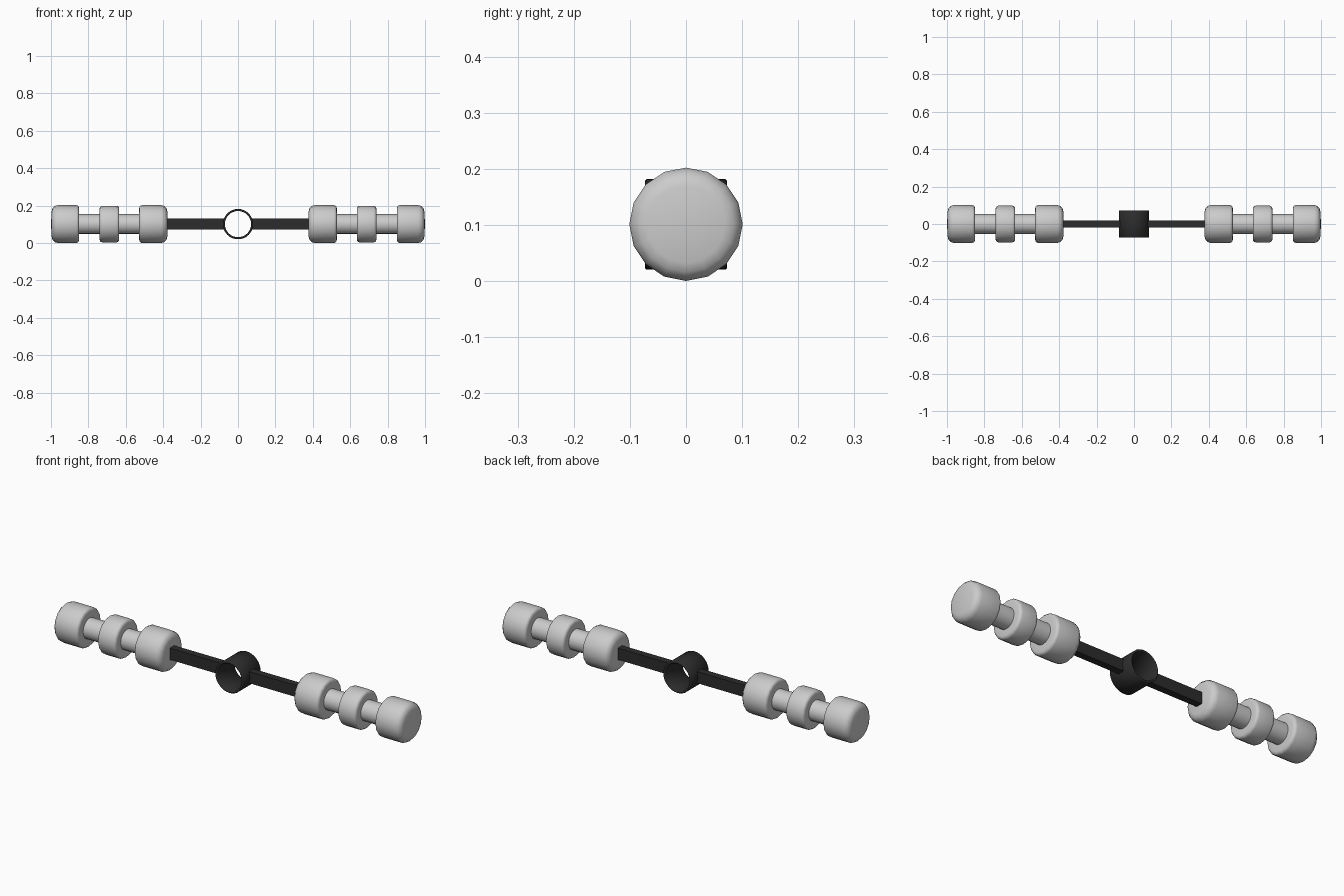
import bpy, bmesh, math

if "Cube" in bpy.data.objects:
    bpy.data.objects.remove(bpy.data.objects["Cube"])

ZC = 0.101  # height of the long axis

dark = bpy.data.materials.new("dark_metal")
dark.diffuse_color = (0.025, 0.025, 0.025, 1)
dark.use_nodes = True
dark.node_tree.nodes["Principled BSDF"].inputs["Base Color"].default_value = dark.diffuse_color


def lathe(name, profile, segments, axis, closed=False, mat=None):
    """Revolve (along, radius) points about the x or y axis at height ZC."""
    bm = bmesh.new()

    def place(a, r, t):
        s, c = r * math.sin(t), r * math.cos(t)
        return (a, s, c + ZC) if axis == "x" else (s, a, c + ZC)

    rings = []
    for a, r in profile:
        if r == 0:
            rings.append([bm.verts.new(place(a, 0, 0))] * segments)
        else:
            rings.append([bm.verts.new(place(a, r, 2 * math.pi * i / segments))
                          for i in range(segments)])
    pairs = list(zip(rings, rings[1:]))
    if closed:
        pairs.append((rings[-1], rings[0]))
    for p, q in pairs:
        for i in range(segments):
            j = (i + 1) % segments
            bm.faces.new(list(dict.fromkeys((p[i], p[j], q[j], q[i]))))
    return finish(name, bm, mat)


def finish(name, bm, mat=None, angle=50):
    bmesh.ops.recalc_face_normals(bm, faces=bm.faces)
    me = bpy.data.meshes.new(name)
    bm.to_mesh(me)
    bm.free()
    ob = bpy.data.objects.new(name, me)
    bpy.context.collection.objects.link(ob)
    if mat:
        me.materials.append(mat)
    bpy.ops.object.select_all(action="DESELECT")
    ob.select_set(True)
    bpy.context.view_layer.objects.active = ob
    bpy.ops.object.shade_smooth_by_angle(angle=math.radians(angle))
    return ob


def lobe(x0, x1, r, c0, c1):
    """Profile of a drum from x0 to x1 with rounded corners c0 and c1."""
    steps = [math.radians(d) for d in (0, 30, 60, 90)]
    left = [(x0 + c0 * (1 - math.sin(t)), r - c0 * (1 - math.cos(t))) for t in reversed(steps)]
    right = [(x1 - c1 * (1 - math.sin(t)), r - c1 * (1 - math.cos(t))) for t in steps]
    return left + right


NECK = 0.053
grip = [(0.378, 0)] + lobe(0.378, 0.528, 0.101, 0.032, 0.015)
grip += [(0.528, NECK), (0.635, NECK)] + lobe(0.635, 0.740, 0.098, 0.015, 0.015)
grip += [(0.740, NECK), (0.850, NECK)] + lobe(0.850, 0.996, 0.101, 0.015, 0.032) + [(1.0, 0)]

for side, s in (("left", -1), ("right", 1)):
    # Grip with three drums
    lathe(side + "_grip", [(s * a, r) for a, r in grip], 16, "x")

    # Flat bar from ring to grip
    bm = bmesh.new()
    bmesh.ops.create_cube(bm, size=1)
    for v in bm.verts:
        v.co = (s * 0.24 + v.co.x * 0.33, v.co.y * 0.036, ZC + v.co.z * 0.06)
    finish(side + "_bar", bm, dark, 30)

# Open centre ring with softened rims
w, ro, ri, c = 0.073, 0.081, 0.070, 0.003
lathe("centre_ring", [(-w, ri + c), (-w, ro - c), (-w + c, ro), (w - c, ro),
                      (w, ro - c), (w, ri + c), (w - c, ri), (-w + c, ri)],
      32, "y", closed=True, mat=dark)
